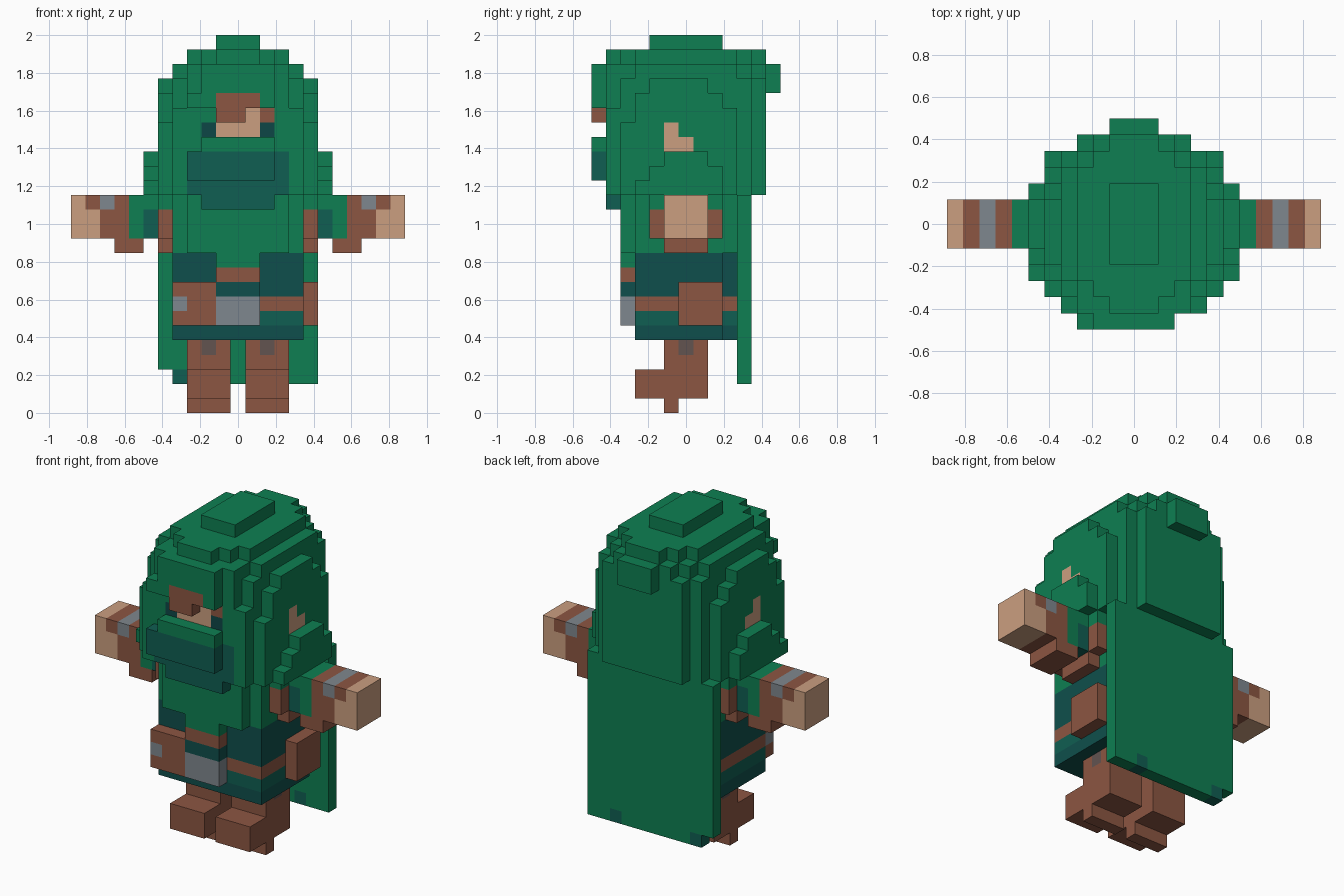
import bpy, bmesh

if "Cube" in bpy.data.objects:
    bpy.data.objects.remove(bpy.data.objects["Cube"])

V = 2 / 26  # size of one block


def material(name, rgb):
    lin = [((c / 255 + 0.055) / 1.055) ** 2.4 for c in rgb]
    m = bpy.data.materials.new(name)
    m.diffuse_color = (*lin, 1)
    m.use_nodes = True
    m.node_tree.nodes["Principled BSDF"].inputs["Base Color"].default_value = m.diffuse_color
    return m


MATS = {n: material(n, c) for n, c in {
    "green": (14, 127, 82), "teal": (16, 94, 82), "dark_teal": (15, 79, 76),
    "eye_dark": (13, 70, 70), "brown": (140, 86, 66), "skin": (203, 159, 128),
    "grey": (127, 135, 142), "dull_grey": (98, 83, 80)}.items()}
NAMES = list(MATS)
parts = {}


def box(part, colour, i0, i1, j0, j1, k0, k1):
    """Fill an inclusive range of blocks; later boxes recolour earlier ones."""
    cells = parts.setdefault(part, {})
    for i in range(i0, i1 + 1):
        for j in range(j0, j1 + 1):
            for k in range(k0, k1 + 1):
                cells[i, j, k] = colour


def wide(part, colour, i, *rest):
    box(part, colour, -i, i, *rest)


def pair(part, colour, i0, i1, *rest):
    box(part, colour, i0, i1, *rest)
    box(part, colour, -i1, -i0, *rest)


# Hood: half width, y range, z range
for layer in [
        (1, -2, 2, 25, 25),
        (1, -5, 5, 24, 24), (2, -4, 4, 24, 24), (3, -3, 3, 24, 24),
        (2, -5, 5, 23, 23), (3, -5, 4, 23, 23), (4, -3, 3, 23, 23),
        (3, -5, 5, 15, 22), (4, -4, 4, 15, 22), (4, -5, 4, 15, 20),
        (1, 6, 6, 22, 23), (2, -6, -6, 22, 23)]:
    wide("hood", "green", *layer)
# Hood side layers
for i, j0, j1, k0, k1 in [
        (5, -2, 1, 22, 22), (5, -3, 2, 21, 21), (5, -3, 3, 18, 20),
        (5, -4, 3, 15, 19), (6, -1, 1, 17, 17), (6, -2, 2, 16, 16),
        (6, -3, 2, 15, 15)]:
    pair("hood", "green", i, i, j0, j1, k0, k1)
box("hood", "green", -3, 2, -6, -6, 21, 21)
# Ears showing at the sides
pair("hood", "skin", 5, 5, -1, -1, 18, 19)
pair("hood", "skin", 5, 5, 0, 0, 18, 18)
# Fringe, face and eyes
wide("hood", "brown", 1, -6, -6, 21, 21)
box("hood", "brown", -1, 0, -6, -6, 20, 20)
box("hood", "skin", 1, 1, -5, -5, 20, 20)
box("hood", "brown", 2, 2, -5, -5, 20, 20)
wide("hood", "skin", 1, -5, -5, 19, 19)
pair("hood", "eye_dark", 2, 2, -5, -5, 19, 19)

# Face mask
wide("mask", "green", 2, -6, -6, 18, 18)
box("mask", "teal", -3, 2, -6, -6, 16, 17)
wide("mask", "teal", 2, -5, -5, 14, 14)
wide("hood", "teal", 3, -5, -5, 15, 15)
box("hood", "teal", 3, 3, -5, -5, 16, 17)

# Chest with front flap
wide("chest", "green", 4, -3, 3, 11, 14)
wide("chest", "green", 3, -4, -4, 11, 14)
wide("chest", "green", 1, -4, -4, 10, 10)
pair("chest", "brown", 5, 5, -2, 2, 12, 13)
pair("chest", "brown", 5, 5, -1, 1, 11, 11)
pair("chest", "green", 5, 5, -2, 2, 14, 14)

# Tunic, belt, buckle
for colour, k0, k1 in [("dark_teal", 8, 10), ("brown", 7, 7),
                       ("teal", 6, 6), ("dark_teal", 5, 5)]:
    wide("tunic", colour, 3, -3, 3, k0, k1)
    wide("tunic", colour, 4, -2, 2, k0, k1)
    pair("tunic", colour, 4, 4, -3, -3, k0, k1)
wide("belt", "brown", 1, -4, -4, 9, 9)
wide("belt", "dark_teal", 1, -4, -4, 8, 8)
wide("belt", "grey", 1, -4, -4, 6, 7)
# Pouches
box("front_pouch", "brown", -4, -2, -4, -4, 6, 8)
box("front_pouch", "grey", -4, -4, -4, -4, 7, 7)
box("side_pouch", "brown", 5, 5, 0, 2, 6, 8)

# Cape with worn corner and stains
wide("cape", "green", 5, 4, 4, 3, 14)
box("cape", "green", -4, 5, 4, 4, 2, 2)
for i in (-4, 3):
    box("cape", "teal", i, i, 4, 4, 2, 2)

# Arms, bracers and hands
for side, s in (("left", 1), ("right", -1)):
    for colour, i0, i1, k0, k1 in [
            ("green", 6, 7, 12, 14), ("teal", 6, 6, 12, 13),
            ("brown", 8, 10, 12, 14), ("brown", 7, 8, 11, 11),
            ("grey", 9, 9, 14, 14), ("skin", 10, 10, 12, 13),
            ("skin", 11, 11, 12, 14)]:
        a, b = sorted((s * i0, s * i1))
        box(side + "_arm", colour, a, b, -1, 1, k0, k1)
    # Legs and boots
    a, b = sorted((s * 1, s * 3))
    leg = side + "_leg"
    box(leg, "brown", a, b, -1, 1, 1, 4)
    box(leg, "brown", a, b, -3, -2, 1, 2)
    box(leg, "brown", a, b, -1, -1, 0, 0)
    box(leg, "dull_grey", s * 2, s * 2, -1, -1, 4, 4)
    box(leg, "dull_grey", s * 3, s * 3, 0, 0, 4, 4)
    box(leg, "dull_grey", s * 2, s * 2, 1, 1, 4, 4)

# Turn each block set into a mesh of its exposed faces
filled = set().union(*parts.values())
for name, cells in parts.items():
    bm = bmesh.new()
    verts = {}
    for cell, colour in cells.items():
        for axis in range(3):
            for sign in (0, 1):
                near = list(cell)
                near[axis] += 2 * sign - 1
                if tuple(near) in filled:
                    continue
                loop = []
                for u, w in ((0, 0), (1, 0), (1, 1), (0, 1)):
                    p = list(cell)
                    p[axis] += sign
                    p[(axis + 1) % 3] += u
                    p[(axis + 2) % 3] += w
                    p = tuple(p)
                    if p not in verts:
                        verts[p] = bm.verts.new(
                            ((p[0] - .5) * V, (p[1] - .5) * V, p[2] * V))
                    loop.append(verts[p])
                f = bm.faces.new(loop if sign else loop[::-1])
                f.material_index = NAMES.index(colour)
    mesh = bpy.data.meshes.new(name)
    bm.to_mesh(mesh)
    bm.free()
    for n in NAMES:
        mesh.materials.append(MATS[n])
    bpy.context.collection.objects.link(bpy.data.objects.new(name, mesh))
